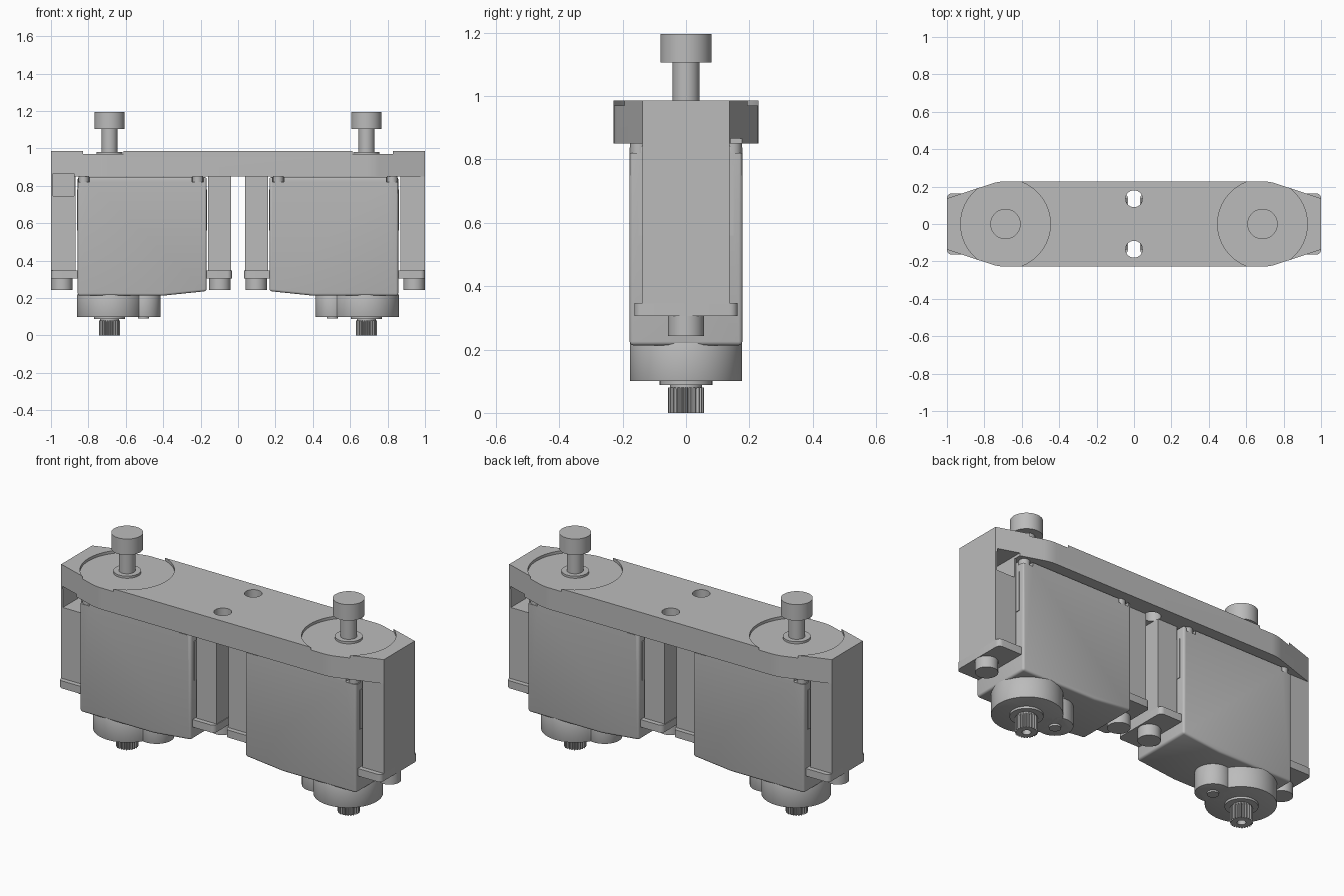
import bpy, bmesh, math
from mathutils import Vector, Matrix

if "Cube" in bpy.data.objects:
    bpy.data.objects.remove(bpy.data.objects["Cube"])

grey = bpy.data.materials.new("plain grey")
grey.use_nodes = True
colour = (0.5, 0.5, 0.5, 1)
grey.diffuse_color = colour
grey.node_tree.nodes["Principled BSDF"].inputs["Base Color"].default_value = colour

side_parts = []  # parts of the +x unit, repeated at the other end by a half turn


def finish(bm, name, repeat=True):
    bmesh.ops.recalc_face_normals(bm, faces=bm.faces)
    mesh = bpy.data.meshes.new(name)
    bm.to_mesh(mesh)
    bm.free()
    mesh.materials.append(grey)
    ob = bpy.data.objects.new(name, mesh)
    bpy.context.collection.objects.link(ob)
    if repeat:
        side_parts.append(ob)
    return ob


def prism(name, points, lo, hi, axis="z", repeat=True):
    """Extrude an outline along z (points are x, y) or along y (points are x, z)."""
    place = (lambda a, b, h: (a, b, h)) if axis == "z" else (lambda a, b, h: (a, h, b))
    bm = bmesh.new()
    face = bm.faces.new([bm.verts.new(place(a, b, lo)) for a, b in points])
    out = bmesh.ops.extrude_face_region(bm, geom=[face])
    verts = [g for g in out["geom"] if isinstance(g, bmesh.types.BMVert)]
    bmesh.ops.translate(bm, verts=verts, vec=Vector(place(0, 0, hi - lo)))
    return finish(bm, name, repeat)


def box(name, x, y, z, repeat=True):
    return prism(name, [(x[0], y[0]), (x[1], y[0]), (x[1], y[1]), (x[0], y[1])], *z, repeat=repeat)


def ring(x, y, r, n=64, start=0, end=2 * math.pi):
    return [(x + r * math.cos(start + (end - start) * i / n),
             y + r * math.sin(start + (end - start) * i / n)) for i in range(n)]


def cylinder(name, x, y, r, lo, hi, repeat=True):
    return prism(name, ring(x, y, r), lo, hi, repeat=repeat)


def bevel(ob, width, segments=3):
    m = ob.modifiers.new("rounding", "BEVEL")
    m.width, m.segments, m.limit_method = width, segments, "ANGLE"


def boolean(ob, other, kind="DIFFERENCE"):
    m = ob.modifiers.new(kind.lower(), "BOOLEAN")
    m.object, m.operation, m.solver = other, kind, "EXACT"


def bake(ob, *cutters):
    """Apply the modifiers and drop the helper solids."""
    deps = bpy.context.evaluated_depsgraph_get()
    deps.update()
    mesh = bpy.data.meshes.new_from_object(ob.evaluated_get(deps))
    ob.modifiers.clear()
    ob.data = mesh
    for c in cutters:
        bpy.data.objects.remove(c)


AXIS = 0.687   # x of the output shaft and of the knob
TOP, UNDER = 0.985, 0.85

# Top plate: straight middle, rounded shoulders, tapering to narrow ends
shoulder = [(AXIS + 0.228 * math.sin(math.radians(a)), 0.228 * math.cos(math.radians(a)))
            for a in range(0, 20, 3)]
quarter = shoulder + [(1.0, 0.137)]
half = quarter + [(x, -y) for x, y in reversed(quarter)]
plate = prism("top_plate", half + [(-x, -y) for x, y in half], UNDER, TOP, repeat=False)
cutters = [cylinder("pocket_cutter", s * AXIS, 0, 0.24, 0.97, 1.1, False) for s in (-1, 1)]
cutters += [cylinder("hole_cutter", 0, s * 0.135, 0.045, 0.8, 1.1, False) for s in (-1, 1)]
for c in cutters:
    c.hide_render = True
    boolean(plate, c)

# Mounting posts, the outer one with a cable pocket under the plate
outer_post = box("outer_post", (0.868, 1.0), (-0.137, 0.137), (0.345, UNDER))
cable = box("cable_cutter", (0.878, 0.99), (-0.03, 0.2), (0.745, 0.9), False)
cable_top = box("cable_top_cutter", (0.878, 0.99), (-0.03, 0.2), (0.8, 0.865), False)
for c in (cable, cable_top):
    c.hide_render = True
boolean(outer_post, cable)
boolean(plate, cable_top)
turned = cable_top.copy()
turned.rotation_euler.z = math.pi
bpy.context.collection.objects.link(turned)
boolean(plate, turned)
bake(outer_post, cable)
bake(plate, cable_top, turned, *cutters)
box("inner_post", (0.037, 0.16), (-0.137, 0.137), (0.345, UNDER))

# Motor case with sloping underside and notched upper corners
case = prism("motor_case", [(0.857, 0.213), (0.4, 0.213), (0.168, 0.237),
                            (0.168, UNDER - 0.003), (0.857, UNDER - 0.003)], -0.178, 0.178, "y")
bevel(case, 0.012)
notches = []
for x in (0.825, 0.215):
    for s in (-1, 1):
        notch = cylinder("corner_cutter", x, s * 0.158, 0.036, 0.82, 0.9, False)
        notch.hide_render = True
        boolean(case, notch)
        notches.append(notch)
        cylinder("case_screw", x, s * 0.148, 0.028, 0.815, UNDER)
bake(case, *notches)

# Thin raised panels on the motor case ends
for x in (0.165, 0.857):
    box("end_panel", (x, x + 0.004), (-0.15, 0.15), (0.56, 0.78))

# Mounting flanges and their screws
for name, lo, hi, screw in (("outer", 0.85, 1.0, 0.942), ("inner", 0.033, 0.175, 0.097)):
    flange = box(name + "_flange", (lo, hi), (-0.163, 0.163), (0.305, 0.347))
    bm = bmesh.new()
    bm.from_mesh(flange.data)
    tip = hi if name == "outer" else lo
    corners = [e for e in bm.edges if all(abs(v.co.x - tip) < 1e-4 for v in e.verts)
               and abs(e.verts[0].co.z - e.verts[1].co.z) > 0.01]
    bmesh.ops.bevel(bm, geom=corners, offset=0.025, segments=5, profile=0.5, affect="EDGES")
    bm.to_mesh(flange.data)
    bm.free()
    cylinder(name + "_flange_screw", screw, 0, 0.057, 0.243, 0.31)

# Gear housing: a large drum joined with a small lobe
housing = cylinder("gear_housing", AXIS - 0.004, 0, 0.177, 0.1, 0.22)
lobe = cylinder("lobe_helper", 0.505, 0, 0.09, 0.1, 0.22, False)
lobe.hide_render = True
boolean(housing, lobe, "UNION")
bevel(housing, 0.006, 2)
bake(housing, lobe)
cylinder("lobe_screw", 0.505, 0, 0.03, 0.09, 0.11)
cylinder("shaft_collar", AXIS, 0, 0.083, 0.088, 0.11)

# Splined output shaft with a centre bore
teeth, outline = 24, []
for i in range(teeth * 4):
    r = 0.057 if i % 4 < 2 else 0.049
    a = 2 * math.pi * i / (teeth * 4)
    outline.append((AXIS + r * math.cos(a), r * math.sin(a)))
shaft = prism("output_shaft", outline, 0, 0.08)
bore = cylinder("bore_cutter", AXIS, 0, 0.022, -0.1, 0.05, False)
bore.hide_render = True
boolean(shaft, bore)
bake(shaft, bore)
cylinder("shaft_neck", AXIS, 0, 0.05, 0.075, 0.095)

# Knob standing in the plate pocket
cylinder("knob_washer", AXIS, 0, 0.07, 0.965, 0.982)
cylinder("knob_stem", AXIS, 0, 0.042, 0.965, 1.11)
cylinder("knob_head", AXIS, 0, 0.081, 1.105, 1.195)

# Repeat the whole unit at the other end, then smooth the round surfaces
twins = []
for ob in side_parts:
    twin = ob.copy()
    twin.data = ob.data.copy()
    twin.data.transform(Matrix.Rotation(math.pi, 4, "Z"))
    twin.name = "right_" + ob.name
    ob.name = "left_" + ob.name
    bpy.context.collection.objects.link(twin)
    twins.append(twin)
bpy.ops.object.select_all(action="DESELECT")
for ob in [plate] + side_parts + twins:
    ob.select_set(True)
bpy.context.view_layer.objects.active = plate
bpy.ops.object.shade_smooth_by_angle(angle=math.radians(30))
